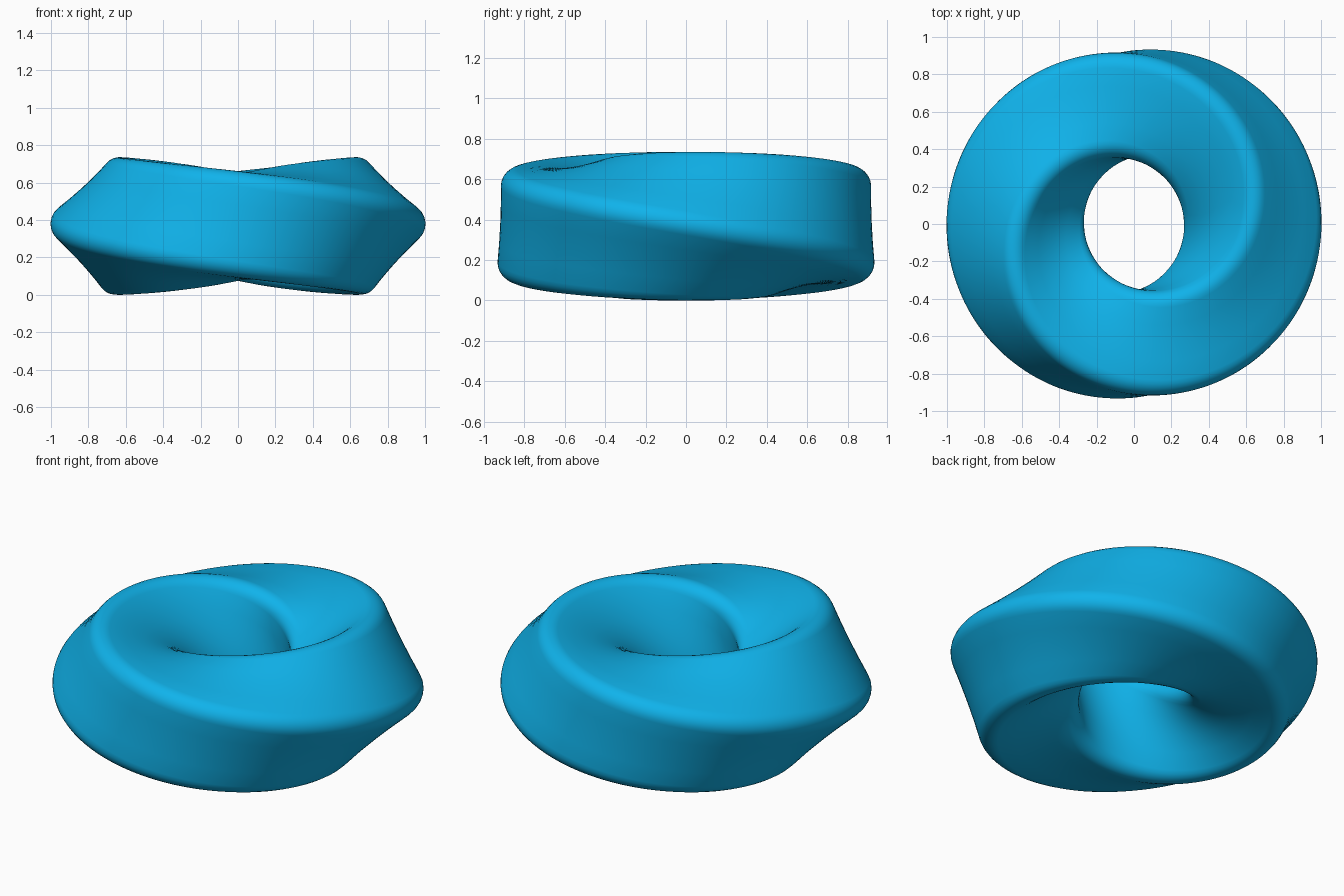
import bpy, bmesh
from math import sin, cos, pi, radians

if "Cube" in bpy.data.objects:
    bpy.data.objects.remove(bpy.data.objects["Cube"])

RING_R = 0.635      # radius of the ring's centre line
HALF = 0.285        # half side of the square section
ROUND = 0.085       # corner radius of the section
MID_Z = 0.38
STEPS = 160         # sections around the ring
TILT = radians(2.5)


def rounded_square(arc=6, flat=4):
    """Rounded square outline, counter-clockwise, same points on each side."""
    pts = []
    c = HALF - ROUND
    for k in range(4):
        q = k * pi / 2
        quarter = [(c + ROUND * cos(a), c + ROUND * sin(a))
                   for a in (i * pi / 2 / arc for i in range(arc + 1))]
        quarter += [(c - 2 * c * i / flat, HALF) for i in range(1, flat)]
        pts += [(x * cos(q) - y * sin(q), x * sin(q) + y * cos(q)) for x, y in quarter]
    return pts


# Ring: square section making a half turn along the loop
profile = rounded_square()
n = len(profile)
bm = bmesh.new()
rings = []
for s in range(STEPS):
    t = 2 * pi * s / STEPS
    a = pi / 4 - t / 2 + TILT
    ring = []
    for u, v in profile:
        r = RING_R + u * cos(a) - v * sin(a)
        z = MID_Z + u * sin(a) + v * cos(a)
        ring.append(bm.verts.new((r * cos(t), r * sin(t), z)))
    rings.append(ring)

# Join the sections; the last meets the first half a section further round
for s in range(STEPS):
    nxt = rings[(s + 1) % STEPS]
    shift = n // 2 if s == STEPS - 1 else 0
    for i in range(n):
        j = (i + 1) % n
        bm.faces.new((rings[s][i], nxt[(i + shift) % n],
                      nxt[(j + shift) % n], rings[s][j]))
bmesh.ops.recalc_face_normals(bm, faces=bm.faces)
for f in bm.faces:
    f.smooth = True

mesh = bpy.data.meshes.new("twisted_ring")
bm.to_mesh(mesh)
bm.free()
# Rest the ring on the ground
low = min(v.co.z for v in mesh.vertices)
for v in mesh.vertices:
    v.co.z -= low
ring_obj = bpy.data.objects.new("twisted_ring", mesh)
bpy.context.collection.objects.link(ring_obj)

# Blue finish
blue = bpy.data.materials.new("blue")
blue.diffuse_color = (0.005, 0.45, 0.83, 1)
blue.use_nodes = True
blue.node_tree.nodes["Principled BSDF"].inputs["Base Color"].default_value = blue.diffuse_color
mesh.materials.append(blue)
